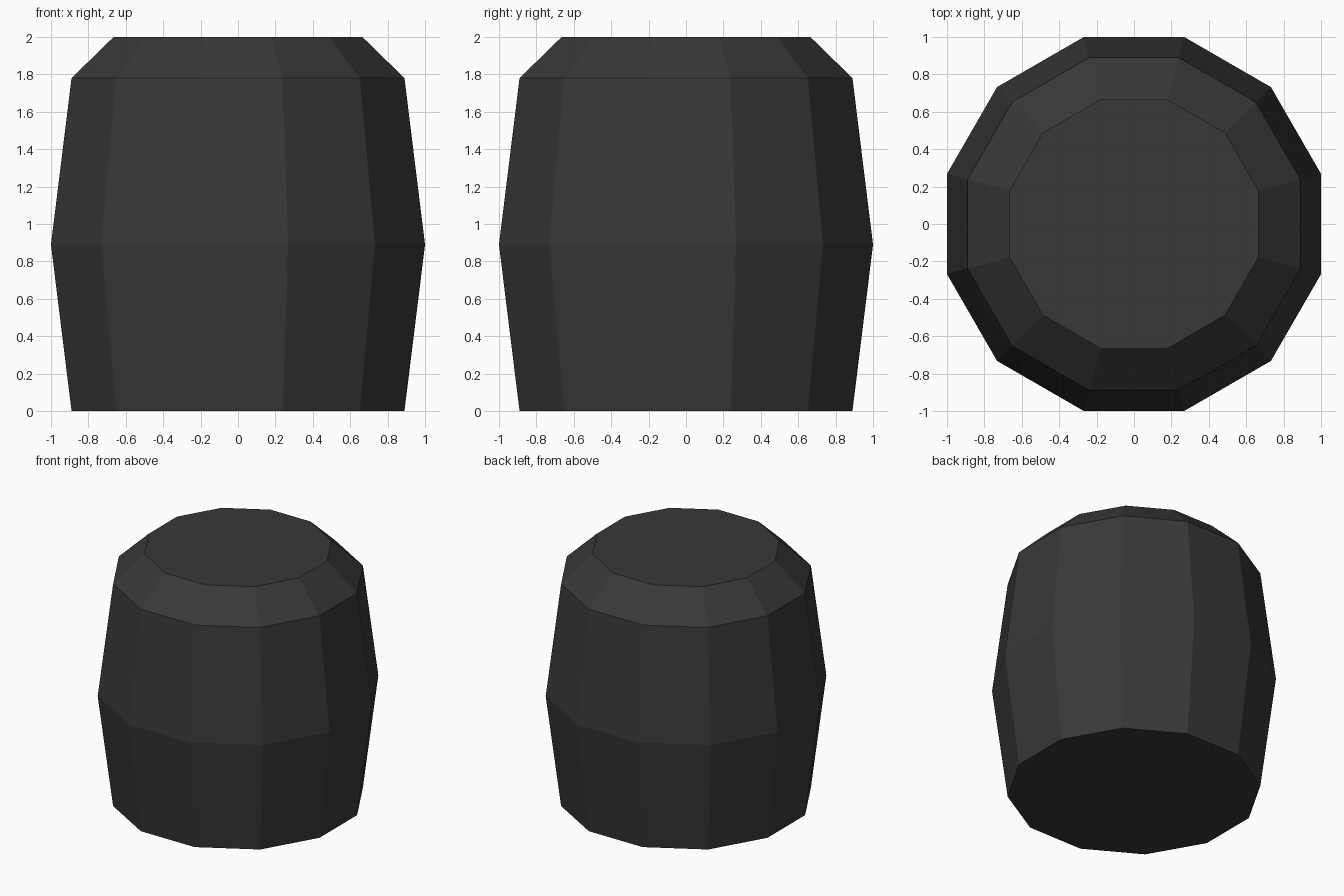
import bpy, bmesh, math

if "Cube" in bpy.data.objects:
    bpy.data.objects.remove(bpy.data.objects["Cube"])

SIDES = 12
# barrel profile: (half width across flats, height)
PROFILE = [(0.89, 0.0), (1.0, 0.89), (0.89, 1.78), (0.665, 2.0)]

# charcoal colour
mat = bpy.data.materials.new("charcoal")
mat.diffuse_color = (0.04, 0.04, 0.04, 1)
mat.use_nodes = True
mat.node_tree.nodes["Principled BSDF"].inputs["Base Color"].default_value = mat.diffuse_color

# barrel body: stacked twelve-sided rings, flats facing the axes
bm = bmesh.new()
rings = []
for apothem, z in PROFILE:
    r = apothem / math.cos(math.pi / SIDES)
    angles = [2 * math.pi * (i + 0.5) / SIDES for i in range(SIDES)]
    rings.append([bm.verts.new((r * math.cos(a), r * math.sin(a), z)) for a in angles])

# side walls and sloped shoulder
for low, high in zip(rings, rings[1:]):
    for i in range(SIDES):
        j = (i + 1) % SIDES
        bm.faces.new((low[i], low[j], high[j], high[i]))

# flat base and lid
bm.faces.new(rings[0][::-1])
bm.faces.new(rings[-1])

mesh = bpy.data.meshes.new("barrel_body")
bm.to_mesh(mesh)
bm.free()
mesh.materials.append(mat)
bpy.context.collection.objects.link(bpy.data.objects.new("barrel_body", mesh))
